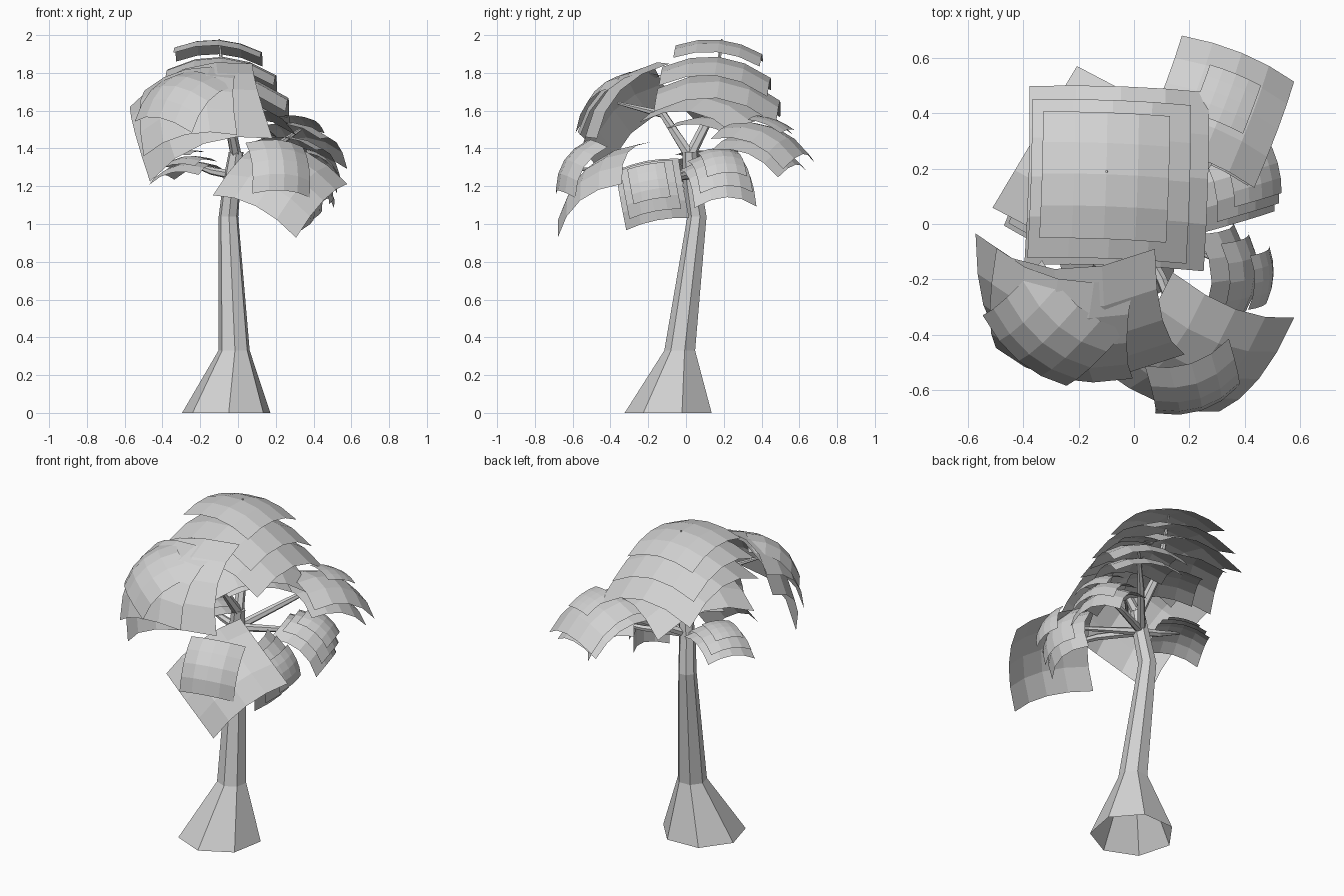
import bpy, bmesh, math
from mathutils import Vector, Matrix

cube = bpy.data.objects.get("Cube")
if cube:
    bpy.data.objects.remove(cube, do_unlink=True)

GREY = (0.64, 0.64, 0.64, 1)
grey = bpy.data.materials.new("light grey")
grey.use_nodes = True
grey.diffuse_color = GREY
grey.node_tree.nodes["Principled BSDF"].inputs["Base Color"].default_value = GREY


def finish(name, bm):
    mesh = bpy.data.meshes.new(name)
    bm.to_mesh(mesh)
    bm.free()
    mesh.materials.append(grey)
    obj = bpy.data.objects.new(name, mesh)
    bpy.context.collection.objects.link(obj)
    return obj


def limb(name, path, sides, upright=False):
    """Tapered tube, open below, through (x, y, z, radius) points."""
    bm = bmesh.new()
    pts = [Vector(p[:3]) for p in path]
    rings = []
    for i, p in enumerate(pts):
        d = pts[min(i + 1, len(pts) - 1)] - pts[max(i - 1, 0)]
        turn = Matrix() if upright else d.to_track_quat('Z', 'Y').to_matrix().to_4x4()
        ring = []
        for k in range(sides):
            a = math.tau * (k + 0.3) / sides
            v = Vector((math.cos(a), math.sin(a), 0)) * path[i][3]
            ring.append(bm.verts.new(p + turn @ v))
        rings.append(ring)
    for a, b in zip(rings, rings[1:]):
        for k in range(sides):
            n = (k + 1) % sides
            bm.faces.new((a[k], a[n], b[n], b[k]))
    bm.faces.new(rings[-1])
    return finish(name, bm)


def sheet(name, apex, normal, edge, hx, hy, radius):
    """Leaf sheet bent into a dome below its apex, one side along the edge direction."""
    bm = bmesh.new()
    bmesh.ops.create_grid(bm, x_segments=4, y_segments=4, size=1)
    for v in bm.verts:
        u, w = v.co.x * hx, v.co.y * hy
        v.co = (u, w, -(u * u + w * w) / (2 * radius))
    bmesh.ops.triangulate(bm, faces=bm.faces[:])
    z = Vector(normal).normalized()
    y = z.cross(Vector(edge)).normalized()
    turn = Matrix((y.cross(z), y, z)).transposed().to_4x4()
    bm.transform(Matrix.Translation(apex) @ turn)
    return finish(name, bm)


# Trunk with flared foot
limb("trunk", [(-0.06, -0.085, 0, 0.24), (-0.02, -0.03, 0.33, 0.085),
               (-0.05, 0.06, 1.04, 0.053), (-0.03, 0.03, 1.24, 0.048),
               (-0.01, 0.02, 1.38, 0.04)], 7, upright=True)

# Branches
fork = (-0.01, 0.02, 1.36, 0.03)
low = (-0.03, 0.03, 1.26, 0.025)
limb("top_branch", [fork, (-0.06, 0.14, 1.6, 0.025), (-0.1, 0.19, 1.98, 0.004)], 6)
limb("front_left_branch", [fork, (-0.05, -0.12, 1.58, 0.022), (-0.25, -0.36, 1.64, 0.008)], 6)
limb("back_right_branch", [low, (0.15, 0.24, 1.38, 0.02), (0.33, 0.43, 1.5, 0.008)], 6)
limb("back_left_branch", [low, (-0.14, 0.05, 1.28, 0.02), (-0.28, 0.06, 1.33, 0.008)], 6)
limb("right_branch", [low, (0.2, 0.13, 1.27, 0.018), (0.42, 0.2, 1.29, 0.008)], 6)
limb("front_right_branch", [low, (0.1, -0.2, 1.28, 0.02), (0.23, -0.56, 1.29, 0.008)], 6)
limb("small_branch", [low, (0.2, -0.08, 1.24, 0.015), (0.42, -0.19, 1.22, 0.006)], 6)

# Crown stack: wide sheets under narrow ones, the lowest pair twisted
tilt, straight, twisted = (0.06, 0.1, 1), (1, -0.03, 0), (0.52, -0.31, 0)
for i, (x, y, z, half, radius, edge) in enumerate([
        (-0.1, 0.18, 1.975, 0.23, 0.5, straight),
        (-0.08, 0.17, 1.885, 0.288, 0.5, straight),
        (-0.05, 0.185, 1.79, 0.325, 0.5, straight),
        (-0.09, 0.18, 1.69, 0.3, 0.48, twisted),
        (-0.06, 0.18, 1.57, 0.2, 0.45, twisted)]):
    sheet(f"crown_sheet_{i}", (x, y, z), tilt, edge, half, half, radius)

# Front left cluster: large bent sheets with a smaller one twisted over them
sheet("front_left_outer", (-0.26, -0.42, 1.68), (-0.28, -0.72, 0.62), (0.63, -0.02, 0.19),
      0.345, 0.28, 0.43)
sheet("front_left_middle", (-0.3, -0.43, 1.7), (-0.3, -0.65, 0.68), (0.55, -0.1, 0.1),
      0.26, 0.25, 0.4)
sheet("front_left_inner", (-0.33, -0.43, 1.73), (-0.33, -0.57, 0.76), (0.3, -0.25, -0.06),
      0.2, 0.19, 0.3)

# Front right cluster: drooping diamond with a small cap
sheet("front_right_outer", (0.24, -0.53, 1.29), (0.11, -0.69, 0.72), (-0.43, 0.16, 0.22),
      0.26, 0.26, 0.45)
sheet("front_right_inner", (0.24, -0.63, 1.34), (0.3, -0.8, 0.55), (0.9, 0.35, -0.1),
      0.16, 0.16, 0.25)

# Layered side clusters: apex, normal, edge, radius, (half size, depth) per sheet
clusters = {
    "back_right": ((0.34, 0.46, 1.55), (0.2, 0.3, 0.9), (0.4, -0.15, 0), 0.36,
                   [(0.1, 0), (0.22, 0.04), (0.2, 0.12)]),
    "back_left": ((-0.3, 0.06, 1.385), (-0.2, 0, 1), (0.13, 0.25, 0), 0.28,
                  [(0.09, 0), (0.13, 0.03), (0.15, 0.06)]),
    "right": ((0.45, 0.2, 1.36), (0.6, 0.15, 0.85), (-0.3, 1, 0), 0.22,
              [(0.11, 0), (0.145, 0.04), (0.17, 0.08)]),
    "small": ((0.49, -0.2, 1.23), (0.93, -0.1, 0.33), (0, 1, 0.18), 0.24,
              [(0.1, 0), (0.14, 0.06), (0.17, 0.1)]),
}
for name, (apex, normal, edge, radius, layers) in clusters.items():
    out = Vector(normal).normalized()
    for i, (half, depth) in enumerate(layers):
        sheet(f"{name}_sheet_{i}", Vector(apex) - out * depth, normal, edge, half, half, radius)
